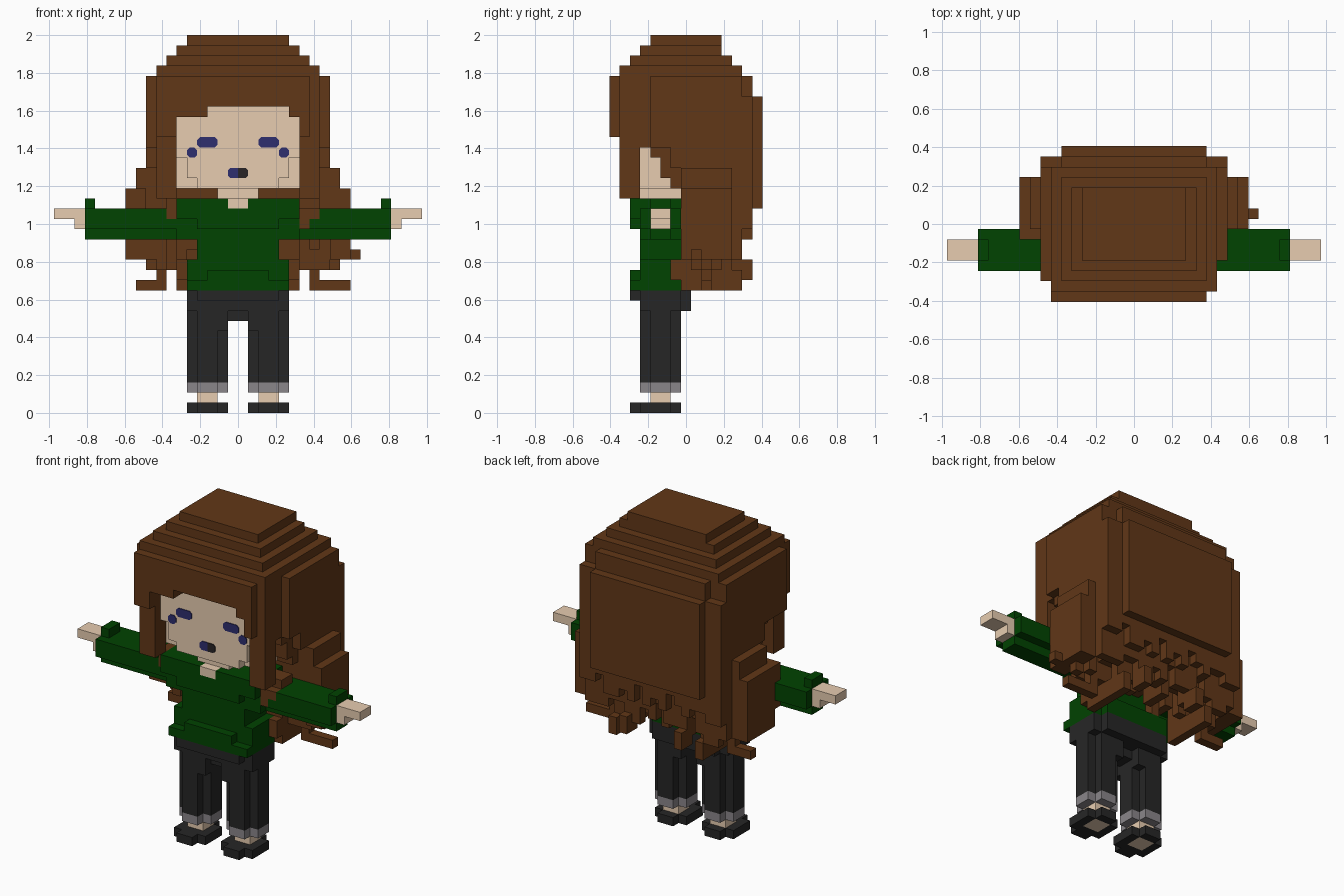
import bpy, bmesh, random
from mathutils import Vector

if "Cube" in bpy.data.objects:
    bpy.data.objects.remove(bpy.data.objects["Cube"])

V = 2 / 37                      # block size: the figure is 37 blocks tall
random.seed(4)
cells = {}                      # (x, y, z) block -> part name


def box(part, x0, x1, y0, y1, z0, z1):
    """Fill a cuboid of blocks; x from the centre, y from the front, z from the floor."""
    for x in range(x0, x1):
        for y in range(y0, y1):
            for z in range(z0, z1):
                cells[x, y, z] = part


def pair(part, x0, x1, *yz):
    """Fill a cuboid on both sides of the body."""
    box(part, x0, x1, *yz)
    box(part, -x1, -x0, *yz)


def material(name, rgb):
    m = bpy.data.materials.new(name)
    lin = [((c / 255 + 0.055) / 1.055) ** 2.4 if c > 10 else c / 255 / 12.92 for c in rgb]
    m.diffuse_color = (*lin, 1)
    m.use_nodes = True
    m.node_tree.nodes["Principled BSDF"].inputs["Base Color"].default_value = m.diffuse_color
    return m


brown = material("brown hair", (97, 55, 23))
skin = material("skin", (232, 205, 177))
green = material("green knit", (1, 67, 1))
charcoal = material("charcoal", (38, 38, 38))
grey = material("grey cuff", (138, 134, 138))
navy = material("navy", (46, 46, 110))
black = material("soft black", (40, 36, 38))

# Hair crown, stepping in towards the top
box("hair", -5, 5, 4, 11, 36, 37)
box("hair", -6, 6, 3, 11, 35, 36)
box("hair", -7, 7, 2, 12, 34, 35)
box("hair", -8, 8, 1, 13, 33, 34)
box("hair", -8, 8, 1, 13, 30, 33)
box("hair", -7, 7, 13, 14, 31, 33)
# Fringe and its side tips
box("hair", -8, 7, 0, 1, 30, 33)
box("hair", -8, -3, 0, 3, 29, 30)
box("hair", 5, 7, 0, 3, 29, 30)
box("hair", -8, -6, 0, 1, 27, 29)
box("hair", 6, 7, 0, 1, 27, 29)
# Face locks and the stepped sides behind them
pair("hair", 6, 8, 1, 3, 21, 33)
for y, z in ((3, 26), (4, 25), (5, 23), (6, 22)):
    pair("hair", 6, 8, y, y + 1, z, 33)
pair("hair", 8, 9, 4, 13, 26, 33)
pair("hair", 8, 9, 6, 13, 24, 33)
box("hair", -9, -8, 2, 4, 26, 33)
# Long back hair with a raised back panel and flared sides
box("hair", -8, 8, 7, 13, 18, 33)
box("hair", -9, 9, 7, 13, 18, 31)
box("hair", -9, 9, 13, 14, 19, 31)
box("hair", -7, 7, 14, 15, 20, 31)
pair("hair", 9, 10, 7, 12, 17, 24)
pair("hair", 10, 11, 7, 12, 17, 22)
box("hair", -11, -9, 6, 7, 17, 22)
# Ragged strand ends, sparse at the back edge
for x in range(-11, 11):
    out = max(x + 1, -x)
    for y in range(7, 14):
        if out > 9:
            low = 15 if y < 12 else 18
        elif y == 13:
            low = random.choice((17, 17, 18, 19))
        else:
            low = random.choice((14, 15, 16, 17, 18))
        if out <= 9 or y < 12:
            box("hair", x, x + 1, y, y + 1, low, 19)
pair("hair", 5, 9, 8, 9, 14, 18)
pair("hair", 5, 6, 6, 8, 13, 15)
pair("hair", 5, 6, 7, 9, 14, 18)
pair("hair", 7, 8, 9, 10, 12, 18)
box("hair", -10, -7, 9, 10, 12, 13)
box("hair", 7, 11, 9, 10, 12, 13)
box("hair", 9, 10, 9, 10, 14, 17)
box("hair", 11, 12, 8, 9, 15, 16)
pair("hair", 5, 6, 7, 13, 12, 14)
pair("hair", 5, 6, 11, 12, 12, 18)
pair("hair", 3, 4, 13, 14, 13, 15)
pair("hair", 3, 4, 12, 13, 13, 18)

# Head with rounded jaw corners, and neck
box("head", -6, 6, 2, 7, 22, 30)
for x, z in ((4, 22), (5, 22), (5, 23), (5, 24)):
    for xx in (x, -x - 1):
        cells.pop((xx, 2, z))
box("neck", -2, 2, 3, 7, 21, 22)

# Jumper: body, chest panel and hem
box("jumper", -4, 4, 3, 7, 15, 17)
box("jumper", -5, 5, 3, 7, 12, 15)
box("jumper", -6, 6, 3, 7, 17, 21)
box("jumper", -6, 6, 2, 3, 19, 21)
box("jumper", -4, 4, 2, 3, 18, 19)
box("jumper", -5, 5, 2, 3, 12, 13)
box("jumper", -3, 3, 2, 3, 13, 14)
box("jumper", -4, 4, 7, 8, 12, 14)
box("neck", -1, 1, 2, 5, 20, 21)

# Sleeves with a raised cuff, and hands with thumbs
pair("sleeves", 6, 15, 3, 7, 18, 20)
pair("sleeves", 6, 15, 4, 6, 17, 18)
pair("sleeves", 14, 15, 4, 6, 20, 21)
pair("hands", 15, 18, 4, 6, 19, 20)
pair("hands", 15, 16, 4, 6, 18, 19)
# Lock ends lying over the shoulders
box("hair", -7, -6, 3, 6, 20, 21)
box("hair", -7, -6, 3, 4, 19, 20)
box("hair", 6, 8, 4, 6, 20, 21)
box("hair", 6, 8, 3, 4, 19, 20)
box("hair", 6, 7, 3, 4, 18, 19)

# Trousers: hips, then legs with cross-shaped sections
box("trousers", -5, 5, 3, 7, 10, 12)
box("trousers", -4, 4, 2, 3, 11, 12)
box("trousers", -4, 4, 7, 8, 10, 12)
box("trousers", -1, 1, 4, 6, 9, 10)
pair("trousers", 1, 2, 3, 7, 8, 10)
for part, z0, z1 in (("trousers", 3, 10), ("trouser_cuffs", 2, 3)):
    pair(part, 1, 5, 4, 6, z0, z1)
    pair(part, 2, 4, 3, 7, z0, z1)
# Shoes with the ankles set into them
pair("shoes", 1, 5, 3, 6, 0, 1)
pair("shoes", 2, 4, 2, 7, 0, 1)
pair("ankles", 2, 4, 4, 6, 0, 2)

# Make one mesh per part, keeping only the exposed block faces
FACES = {
    (1, 0, 0): ((1, 0, 0), (1, 1, 0), (1, 1, 1), (1, 0, 1)),
    (-1, 0, 0): ((0, 0, 0), (0, 0, 1), (0, 1, 1), (0, 1, 0)),
    (0, 1, 0): ((0, 1, 0), (0, 1, 1), (1, 1, 1), (1, 1, 0)),
    (0, -1, 0): ((0, 0, 0), (1, 0, 0), (1, 0, 1), (0, 0, 1)),
    (0, 0, 1): ((0, 0, 1), (1, 0, 1), (1, 1, 1), (0, 1, 1)),
    (0, 0, -1): ((0, 0, 0), (0, 1, 0), (1, 1, 0), (1, 0, 0)),
}
ORIGIN = Vector((0, -7.5, 0))


def finish(bm, name, mat):
    mesh = bpy.data.meshes.new(name)
    bm.to_mesh(mesh)
    bm.free()
    mesh.materials.append(mat)
    bpy.context.collection.objects.link(bpy.data.objects.new(name, mesh))


for name, mat in (("hair", brown), ("head", skin), ("neck", skin), ("jumper", green),
                  ("sleeves", green), ("hands", skin), ("trousers", charcoal),
                  ("trouser_cuffs", grey), ("shoes", charcoal), ("ankles", skin)):
    bm = bmesh.new()
    for cell, part in cells.items():
        if part != name:
            continue
        c = Vector(cell)
        for d, corners in FACES.items():
            if tuple(int(v) for v in c + Vector(d)) not in cells:
                bm.faces.new([bm.verts.new((c + Vector(k) + ORIGIN) * V) for k in corners])
    bmesh.ops.remove_doubles(bm, verts=bm.verts, dist=1e-4)
    finish(bm, name, mat)


def plate(name, mat, x0, x1, z0, z1, cut=(1, 1)):
    """Thin face plate with clipped corners on its left and/or right end."""
    l, r = 0.27 * cut[0], 0.27 * cut[1]
    pts = [(x0 + l, z0), (x1 - r, z0), (x1, z0 + r), (x1, z1 - r),
           (x1 - r, z1), (x0 + l, z1), (x0, z1 - l), (x0, z0 + l)]
    bm = bmesh.new()
    f = bm.faces.new([bm.verts.new((x * V, -5.5 * V, z * V)) for x, z in pts])
    ext = bmesh.ops.extrude_face_region(bm, geom=[f])
    bmesh.ops.translate(bm, vec=(0, -0.005, 0),
                        verts=[g for g in ext["geom"] if isinstance(g, bmesh.types.BMVert)])
    bmesh.ops.remove_doubles(bm, verts=bm.verts, dist=1e-5)
    bmesh.ops.recalc_face_normals(bm, faces=bm.faces)
    finish(bm, name, mat)


# Eyes, lashes and mouth
plate("left_eye", navy, -4, -2, 26, 27)
plate("right_eye", navy, 2, 4, 26, 27)
plate("left_lash", navy, -5, -4, 25, 26)
plate("right_lash", navy, 4, 5, 25, 26)
plate("mouth_left", navy, -1, 0, 23, 24, (1, 0))
plate("mouth_right", black, 0, 1, 23, 24, (0, 1))
